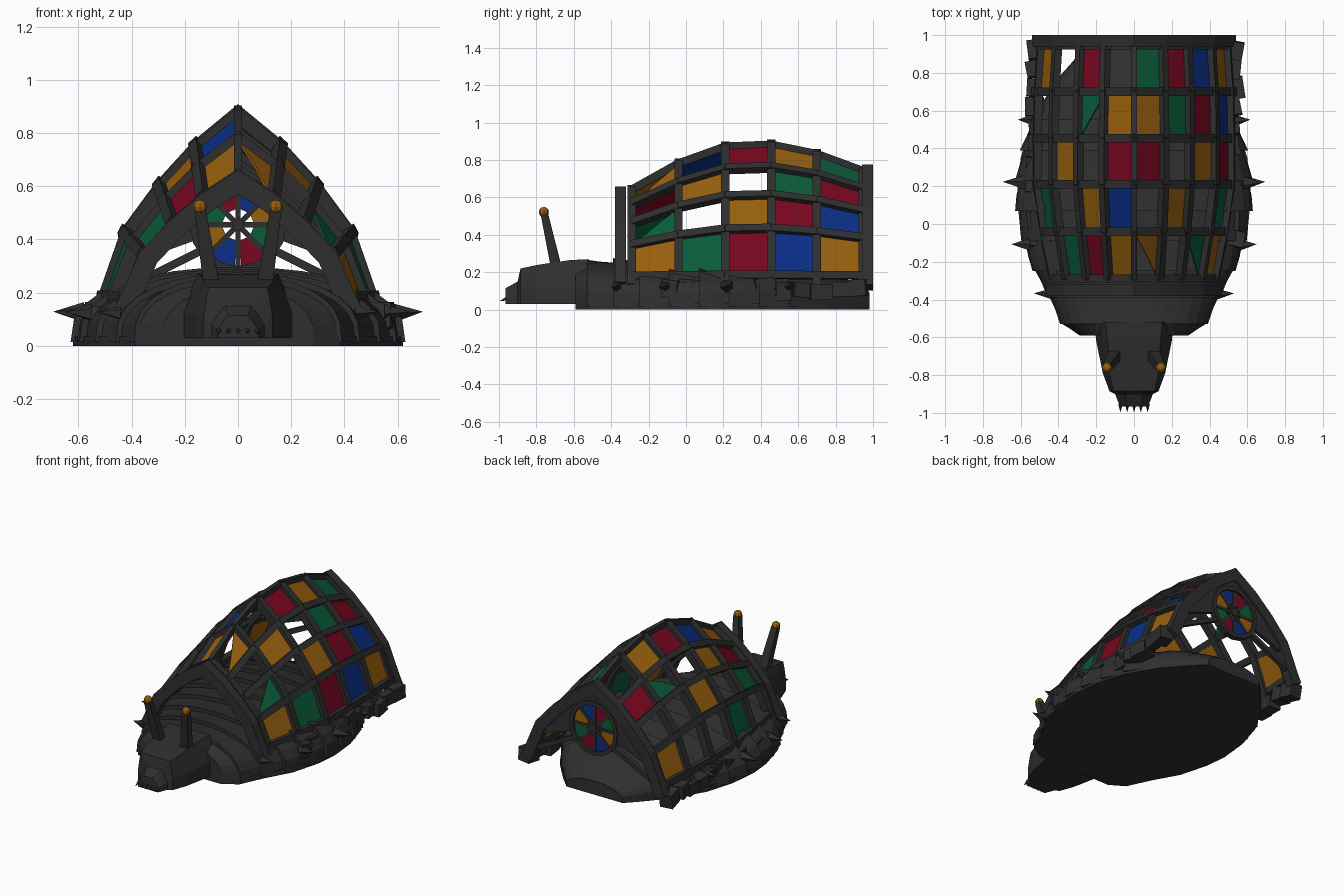
import bpy, bmesh, math, random
from mathutils import Vector as V

if "Cube" in bpy.data.objects:
    bpy.data.objects.remove(bpy.data.objects["Cube"])

random.seed(4)

def mat(name, c):
    m = bpy.data.materials.new(name)
    m.diffuse_color = (*c, 1)
    m.use_nodes = True
    m.node_tree.nodes["Principled BSDF"].inputs["Base Color"].default_value = m.diffuse_color
    return m

DARK = mat("dark iron", (0.028, 0.028, 0.028))
GLASS = {"Y": mat("amber glass", (0.31, 0.115, 0.004)),
         "R": mat("red glass", (0.19, 0.002, 0.014)),
         "G": mat("green glass", (0.003, 0.108, 0.042)),
         "B": mat("blue glass", (0.003, 0.028, 0.24))}

def obj(name, bm, m=DARK):
    bmesh.ops.recalc_face_normals(bm, faces=bm.faces)
    me = bpy.data.meshes.new(name)
    bm.to_mesh(me)
    bm.free()
    me.materials.append(m)
    o = bpy.data.objects.new(name, me)
    bpy.context.collection.objects.link(o)
    return o

def loft(bm, rings, closed=True, caps=True):
    """Skin a list of equal-length point rings."""
    vs = [[bm.verts.new(p) for p in r] for r in rings]
    n = len(vs[0])
    for a, b in zip(vs, vs[1:]):
        for i in range(n if closed else n - 1):
            j = (i + 1) % n
            bm.faces.new((a[i], a[j], b[j], b[i]))
    if caps:
        bm.faces.new(vs[0])
        bm.faces.new(vs[-1])

def beam(bm, a, b, w, h, up=V((0, 0, 1)), taper=1.0):
    """Square bar from a to b."""
    a, b = V(a), V(b)
    d = (b - a).normalized()
    s = d.cross(up).normalized()
    u = s.cross(d)
    ring = lambda p, k: [p + s * w / 2 * k * i + u * h / 2 * k * j
                         for i, j in ((-1, -1), (1, -1), (1, 1), (-1, 1))]
    loft(bm, [ring(a, 1), ring(b, taper)])

def spike(bm, p, d, r, length, n=5):
    p, d = V(p), V(d).normalized()
    s = d.orthogonal().normalized()
    u = d.cross(s)
    base = [bm.verts.new(p + (s * math.cos(t) + u * math.sin(t)) * r)
            for t in (2 * math.pi * i / n for i in range(n))]
    tip = bm.verts.new(p + d * length)
    bm.faces.new(base)
    for i in range(n):
        bm.faces.new((base[i], base[(i + 1) % n], tip))

def interp(table, y):
    for (a, p), (b, q) in zip(table, table[1:]):
        if y <= b:
            return p + (q - p) * max(0, (y - a) / (b - a))
    return table[-1][1]

# ---- shell frame layout: rib stations (y, peak height, width scale) ----
STATIONS = [(-0.29, 0.635, 0.83), (-0.04, 0.775, 0.93), (0.21, 0.865, 1.0),
            (0.455, 0.875, 1.0), (0.70, 0.825, 0.99), (0.945, 0.735, 0.955)]
LEVELS = [(0, 1), (0.15, 0.825), (0.285, 0.615), (0.415, 0.365), (0.5, 0.02), (0.53, -0.09)]

def node(st, j, side):
    y, peak, sx = st
    x, f = LEVELS[j]
    return V((side * x * sx, y, 0.17 + (peak - 0.17) * f))

def rib(name, st, thick, depth):
    """Pointed arch with mitred corners."""
    pts = [node(st, j, -1) for j in range(5, 0, -1)] + [node(st, j, 1) for j in range(6)]
    rings = []
    for i, p in enumerate(pts):
        d0 = (p - pts[max(i - 1, 0)]).normalized()
        d1 = (pts[min(i + 1, len(pts) - 1)] - p).normalized()
        t = (d0 + d1).normalized()
        nrm = V((-t.z, 0, t.x))
        k = thick / 2 / max(t.dot(d1 if d1.length else d0), 0.5)
        e = V((0, depth / 2, 0))
        rings.append([p + nrm * k - e, p + nrm * k + e, p - nrm * k + e, p - nrm * k - e])
    bm = bmesh.new()
    loft(bm, rings)
    obj(name, bm)

for i, st in enumerate(STATIONS):
    rib("arch_rib", st, 0.052, 0.045)
rib("front_arch", (-0.35, 0.615, 0.81), 0.075, 0.06)
rib("back_arch", (0.97, 0.73, 0.955), 0.075, 0.06)

# long bars, set slightly proud of the ribs and turned to the shell surface
bm = bmesh.new()
NORMALS = [(0, 1), (0.68, 0.73), (0.78, 0.62), (0.89, 0.45), (1, 0.15)]
for a, b in zip(STATIONS, STATIONS[1:]):
    for side in (-1, 1):
        for j, (nx, nz) in enumerate(NORMALS):
            if j or side > 0:
                up = V((nx * side, 0, nz))
                o = up * (0.012 if j else 0.008)
                w = 0.04 if j else 0.03
                beam(bm, node(a, j, side) + o, node(b, j, side) + o, w, 0.042, up)
obj("shell_bars", bm)

# glass panes, bays front to back, rows ridge to base; lower case = broken pane
PANES = {1: ["y-gY", "-Y-G", "R-YR", "YGRB", "GRBY"],
         -1: ["YRG-", "BY-G", "R-Y-", "Yg--", "-R-Y"]}
bms = {k: bmesh.new() for k in GLASS}
for side, bays in PANES.items():
    for i, rows in enumerate(bays):
        for j, c in enumerate(rows):
            if c == "-":
                continue
            q = [node(STATIONS[i], j, side), node(STATIONS[i + 1], j, side),
                 node(STATIONS[i + 1], j + 1, side), node(STATIONS[i], j + 1, side)]
            mid = sum(q, V()) / 4
            q = [mid + (p - mid) * 0.92 for p in q]
            if c.islower():
                q = [mid + V((0, 0, 0.01)) if n == 0 else p for n, p in enumerate(q)]
            b = bms[c.upper()]
            b.faces.new([b.verts.new(p) for p in q])

# rose window panes in the back wall
C, YB = V((0, 0.975, 0.455)), 0.975
polar = lambda r, t: C + V((r * math.cos(t), 0, r * math.sin(t)))
for k, c in enumerate("YBRGYBRG"):
    t0, t1 = k * math.pi / 4 + 0.08, (k + 1) * math.pi / 4 - 0.08
    b = bms[c]
    b.faces.new([b.verts.new(polar(r, t)) for r, t in
                 ((0.06, t0), (0.155, t0), (0.16, (t0 + t1) / 2), (0.155, t1), (0.06, t1))])
for k, b in bms.items():
    o = obj("glass_panes", b, GLASS[k])
    s = o.modifiers.new("thickness", "SOLIDIFY")
    s.thickness, s.offset = 0.008, 0

# rose window ring, spokes, hub and struts
bm = bmesh.new()
ring = [(0.155, -0.02), (0.182, -0.02), (0.182, 0.02), (0.155, 0.02)]
loft(bm, [[polar(r, k * math.pi / 8) + V((0, e, 0)) for r, e in ring] for k in range(17)], caps=False)
for k in range(8):
    t = k * math.pi / 4
    beam(bm, polar(0.0, t), polar(0.165, t), 0.02, 0.018, V((0, 1, 0)))
loft(bm, [[polar(0.024, k * math.pi / 4) + V((0, e, 0)) for k in range(8)] for e in (-0.015, 0.015)])
for s in (-1, 1):
    beam(bm, polar(0.17, math.radians(-90 + s * 55)), (s * 0.455, YB, 0.2), 0.03, 0.03)
obj("rose_window_frame", bm)

# back wall between the rose window and the arch
def hit_arch(t):
    d = V((math.cos(t), 0, math.sin(t)))
    side = 1 if d.x >= 0 else -1
    for j in range(5):
        a, e = node(STATIONS[-1], j, side) - C, node(STATIONS[-1], j + 1, side) - C
        a.y = e.y = 0
        ca, ce = d.x * a.z - d.z * a.x, d.x * e.z - d.z * e.x
        if ca * ce <= 0 and ca != ce:
            p = a + (e - a) * (ca / (ca - ce))
            if p.dot(d) > 0:
                return C + p
    return C + d * 0.28
bm = bmesh.new()
angles = [math.radians(-20 + 220 * k / 28) for k in range(29)]
loft(bm, [[polar(0.17, t), hit_arch(t)] for t in angles], closed=False, caps=False)
s = obj("back_wall", bm).modifiers.new("thickness", "SOLIDIFY")
s.thickness, s.offset = 0.025, 0

# ---- body: overlapping armour bands on a flat sole ----
WIDTH = [(-0.59, 0.28), (-0.53, 0.38), (-0.37, 0.455), (-0.2, 0.55), (0.0, 0.605), (0.15, 0.62),
         (0.35, 0.6), (0.55, 0.54), (0.75, 0.42), (0.9, 0.29), (0.98, 0.21)]
HEIGHT = [(-0.59, 0.19), (-0.53, 0.235), (-0.37, 0.245), (0.1, 0.265), (0.5, 0.255),
          (0.75, 0.21), (0.9, 0.13), (0.98, 0.08)]

def arc(y, k, n=16):
    w, h = interp(WIDTH, y) * (1 + (k - 1) * 0.4), interp(HEIGHT, y) * k
    return [V((w * math.cos(math.pi * i / n), y,
               0.015 + h * max(0, math.sin(math.pi * i / n)) ** 0.75)) for i in range(n + 1)]
edges = [-0.59, -0.53, -0.39, -0.25, -0.09, 0.07, 0.23, 0.39, 0.55, 0.72, 0.88, 0.98]
for y0, y1 in zip(edges, edges[1:]):
    bm = bmesh.new()
    loft(bm, [arc(y0, 1.07 if y0 < 0.6 else 1.0), arc((y0 + y1) / 2, 1.01), arc(y1, 0.97)])
    obj("armour_band", bm)
bm = bmesh.new()
outline = [(interp(WIDTH, y), y) for y, _ in WIDTH]
outline += [(-x, y) for x, y in reversed(outline)]
loft(bm, [[V((x, y, z)) for x, y in outline] for z in (0.0, 0.035)])
obj("sole", bm)

# ---- head: lofted sections, ending in a rounded snout ----
bm = bmesh.new()
rings = []
for y, wb, wt, zt in ((-0.52, 0.21, 0.15, 0.27), (-0.62, 0.2, 0.14, 0.265), (-0.79, 0.165, 0.13, 0.24),
                      (-0.885, 0.13, 0.11, 0.22), (-0.9, 0.1, 0.05, 0.15), (-0.965, 0.075, 0.035, 0.115)):
    half = [(wb, 0.03), (wb, 0.03 + (zt - 0.03) * 0.4), (wb * 0.4 + wt * 0.6, 0.03 + (zt - 0.03) * 0.8), (wt, zt)]
    rings.append([V((x, y, z)) for x, z in half] + [V((-x, y, z)) for x, z in reversed(half)])
loft(bm, rings)
obj("head", bm)
bm = bmesh.new()
for k in range(-2, 3):
    spike(bm, (k * 0.036, -0.955, 0.06), (0, -1, -0.35), 0.012, 0.045)
obj("teeth", bm)

# eye stalks with amber eyes
for s in (-1, 1):
    bm = bmesh.new()
    beam(bm, (s * 0.1, -0.695, 0.23), (s * 0.143, -0.758, 0.515), 0.06, 0.055, V((0, 1, 0)), 0.7)
    obj("eye_stalk", bm)
    bm = bmesh.new()
    bmesh.ops.create_uvsphere(bm, u_segments=8, v_segments=6, radius=0.027)
    bmesh.ops.translate(bm, verts=bm.verts, vec=(s * 0.143, -0.76, 0.522))
    obj("eye", bm, GLASS["Y"])

# side spikes
bm = bmesh.new()
for s in (-1, 1):
    for y, x, r, l in ((-0.37, 0.44, 0.03, 0.09), (-0.11, 0.55, 0.035, 0.1), (0.22, 0.58, 0.04, 0.115),
                       (0.55, 0.54, 0.03, 0.075)):
        spike(bm, (s * x, y, 0.125), (s, 0.03, 0.03), r, l)
obj("side_spikes", bm)

# rubble blocks along the foot of the shell
bm = bmesh.new()
for s in (-1, 1):
    for k in range(11):
        y = -0.08 + k * 0.1
        c = V((s * random.uniform(0.515, 0.535), y, random.uniform(0.09, 0.12)))
        d = V((random.uniform(-0.01, 0.01), random.uniform(0.04, 0.06), random.uniform(-0.01, 0.01)))
        if c.y + d.y > 0.97:
            c.y = 0.97 - d.y
        beam(bm, c - d, c + d, random.uniform(0.06, 0.1), random.uniform(0.07, 0.1))
obj("foot_blocks", bm)
